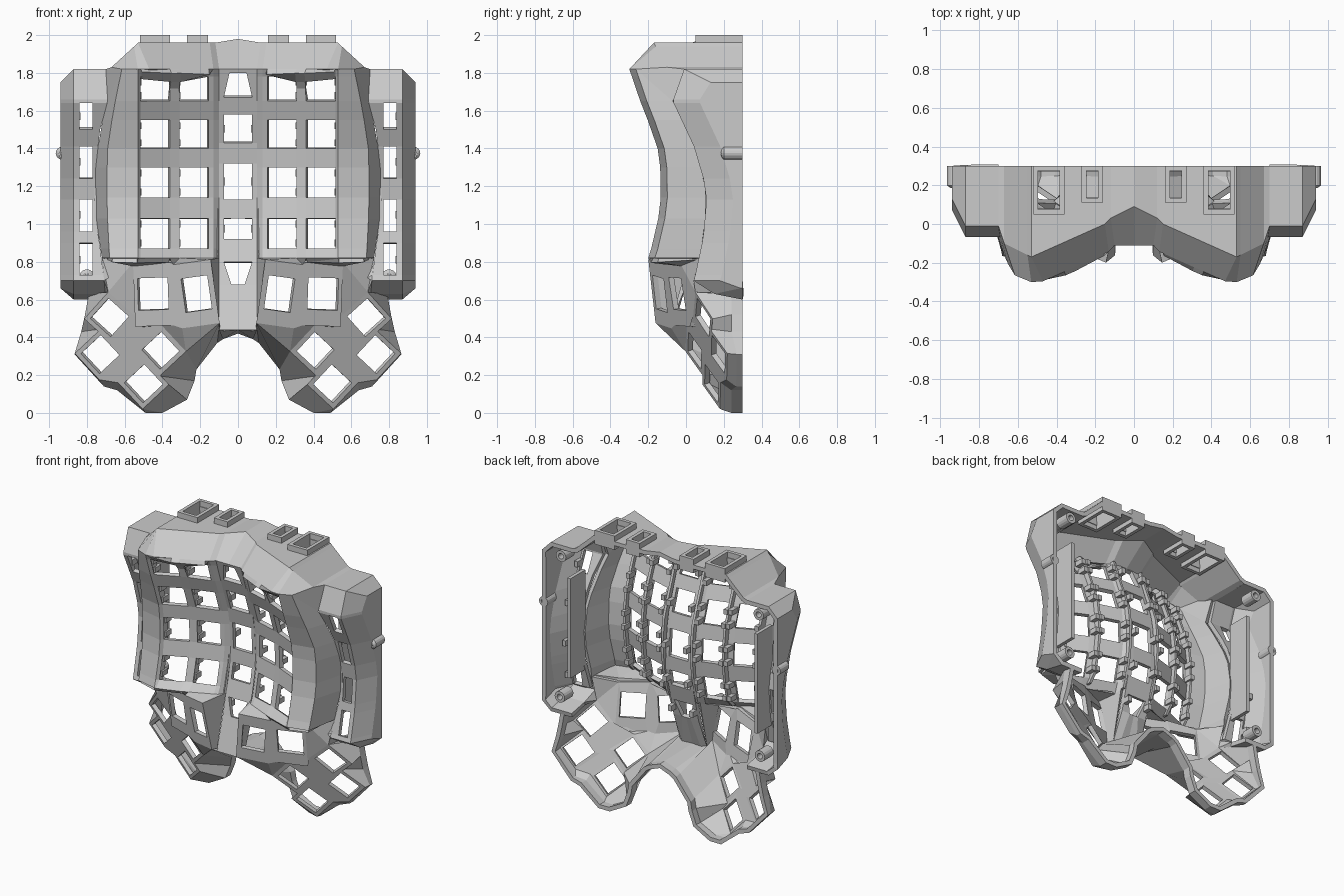
import bpy, bmesh, math
from mathutils import Vector, Matrix

if "Cube" in bpy.data.objects:
    bpy.data.objects.remove(bpy.data.objects["Cube"])

REF = Vector((0.45, 0.35, 0.9))      # point inside the shell, used to orient faces


def interp(table, z):
    """Piecewise linear lookup, table sorted by rising z."""
    if z <= table[0][0]:
        return table[0][1]
    for (a, va), (b, vb) in zip(table, table[1:]):
        if z <= b:
            return va + (vb - va) * (z - a) / (b - a)
    return table[-1][1]


def face(bm, pts, ref=REF):
    out = []
    for p in map(Vector, pts):
        if all((p - q).length > 0.003 for q in out):
            out.append(p)
    if len(out) < 3:
        return
    n = sum(((out[i] - out[0]).cross(out[i + 1] - out[0])
             for i in range(1, len(out) - 1)), Vector())
    if n.length < 1e-5:
        return
    if n.dot(sum(out, Vector()) / len(out) - ref) < 0:
        out.reverse()
    bm.faces.new([bm.verts.new(p) for p in out])


def sheet(bm, grid, skip=lambda i, j: False, ref=REF):
    for i in range(len(grid) - 1):
        for j in range(len(grid[i]) - 1):
            if not skip(i, j):
                face(bm, (grid[i][j], grid[i][j + 1], grid[i + 1][j + 1], grid[i + 1][j]), ref)


def finish(name, bm, thick=0):
    bmesh.ops.remove_doubles(bm, verts=bm.verts, dist=0.003)
    me = bpy.data.meshes.new(name)
    bm.to_mesh(me)
    bm.free()
    ob = bpy.data.objects.new(name, me)
    bpy.context.collection.objects.link(ob)
    m = ob.modifiers.new("mirror", 'MIRROR')
    m.merge_threshold = 0.002
    if thick:
        s = ob.modifiers.new("wall", 'SOLIDIFY')
        s.thickness, s.offset = thick, -1
    return ob


def box(bm, lo, hi):
    lo, hi = Vector(lo), Vector(hi)
    bmesh.ops.create_cube(bm, size=1, matrix=Matrix.Translation((lo + hi) / 2)
                          @ Matrix.Diagonal((*(hi - lo), 1)))


# Depth and edge curves of the key bowl, centre column and outer panel
RIM = [(.82, -.2), (.85, -.19), (.95, -.16), (1.1, -.135), (1.25, -.13), (1.4, -.15), (1.5, -.18),
       (1.6, -.225), (1.82, -.3)]
MID = [(.44, -.1), (.6, -.05), (.8, 0), (1, .05), (1.2, .06), (1.4, .035), (1.6, -.035), (1.82, -.11)]
PAN = [(.7, .04), (.8, .07), (1, .1), (1.15, .11), (1.35, .07), (1.5, 0), (1.65, -.07), (1.82, -.01)]
EDGE_X = [(.82, .68), (1, .69), (1.2, .695), (1.4, .69), (1.6, .66), (1.82, .615)]
SIDE_X = [(.6, .70), (.82, .72), (1, .75), (1.3, .755), (1.5, .73), (1.65, .69)]


def bowl(x, z):
    return (x, interp(RIM, z) + 0.45 * max(0, 0.48 - x), z)


def key(x, z):
    """Key surface, set slightly behind the rim away from the top and bottom ends."""
    d = .03 if .83 < z < 1.81 else 0
    return (x, interp(RIM, z) + 0.45 * (0.5 - x) + d * min(1, max(0, (x - .13) / .2)), z)


def rim_edge(z):
    return (interp(EDGE_X, z), interp(RIM, z) + 0.035, z)


def centre(x, z):
    return (x, interp(MID, z), z)


def side(z):
    return (interp(SIDE_X, z), interp(PAN, z), z)


# Curved key bowl with two key columns, rim band and the side step
bm = bmesh.new()
ZS = [.82, .87, 1.03, 1.14, 1.3, 1.4, 1.55, 1.65, 1.78, 1.82]
XS = [.13, .155, .31, .36, .515]
sheet(bm, [[centre(.1, z)] + [key(x, z) if .83 < z < 1.81 else bowl(x, z) for x in XS]
           + [bowl(.53, z), rim_edge(z)] for z in ZS],
      lambda i, j: i % 2 == 1 and j in (2, 4))
sheet(bm, [[rim_edge(z), side(min(z, 1.65))] for z in ZS])

# Centre key column
CZ = [.44, .68, .8, .92, 1.03, 1.13, 1.32, 1.43, 1.58, 1.67, 1.8, 1.82]
sheet(bm, [[centre(x, z) for x in (0, {.68: .035, 1.8: .045, 1.82: .045}.get(z, .075), .1)]
           for z in CZ], lambda i, j: i % 2 == 1 and j == 0)

# Sloping top shoulder
SHOULDER = [((0, -.11, 1.82), (0, .09, 1.98)), ((.1, -.11, 1.82), (.12, .03, 1.96)),
            (bowl(.13, 1.82), (.15, .0, 1.96)), (bowl(.47, 1.82), (.53, -.17, 1.96)),
            (bowl(.53, 1.82), (.55, -.16, 1.94)),
            (rim_edge(1.82), (.67, -.1, 1.83)), (side(1.65), (.70, -.01, 1.82))]
sheet(bm, SHOULDER)

# Outer key panel with its bevelled border and outer walls
PZ = [(.6, .3), (.63, .15)] + [(z, None) for z in
      (.7, .73, .9, .96, 1.13, 1.24, 1.41, 1.5, 1.64, 1.66, 1.82)] + [(1.82, .3)]
rows = []
for z, yf in PZ:
    y = interp(PAN, z) if yf is None else yf
    zc = min(max(z, .66), 1.75)
    rows.append([(interp(SIDE_X, z), y, z), (.77, y, z), (.84, y, z), (.87, y, z),
                 (.94, min(.3, y + .14), zc), (.94, .3, zc)])
sheet(bm, rows, lambda i, j: j == 1 and i in (3, 5, 7, 9))


# Thumb cluster: six square frames joined by bridging faces
def plate(cx, cz, rot, w, h, hw, hh, upper):
    def pt(u, v):
        a = math.radians(rot)
        x = cx + u * math.cos(a) - v * math.sin(a)
        z = cz + u * math.sin(a) + v * math.cos(a)
        y = (-.14 + .4 * (x - .22) - .17 * (z - .64)) if upper else \
            (.05 + .37 * (x - .43) - .32 * (z - .34))
        return (x, y, z)
    signs = [(-1, -1), (1, -1), (1, 1), (-1, 1)]
    o = [pt(s * w, t * h) for s, t in signs]
    q = [pt(s * hw, t * hh) for s, t in signs]
    for k in range(4):
        n = (k + 1) % 4
        face(bm, (o[k], o[n], q[n], q[k]), Vector((cx, 1, cz)))
    return o


A = plate(.22, .63, -8, .1, .17, .07, .09, True)
B = plate(.45, .63, -2, .1, .17, .08, .085, True)
C = plate(.68, .505, 42, .095, .095, .072, .072, False)
D = plate(.41, .33, 47, .095, .095, .07, .07, False)
E = plate(.73, .31, 47, .095, .095, .072, .072, False)
F = plate(.5, .155, 47, .095, .095, .072, .072, False)
back = Vector((.45, 1.2, .5))
for f in ((F[1], E[0], E[3], F[2]), (D[1], C[0], C[3], D[2]), (F[3], F[2], D[1], D[0]),
          (E[3], E[2], C[1], C[0]), (F[2], E[3], C[0], D[1]), (A[1], B[0], B[3], A[2]),
          (A[0], A[1], D[3]), (A[1], B[0], D[2], D[3]), (B[0], B[1], D[2]),
          (B[1], C[3], D[2]), (B[1], B[2], C[2], C[3])):
    face(bm, f, back)

# Bridges from the thumb cluster to centre column, bowl and outer panel
low = centre(.1, .44)
P82 = side(.82)
for f in ((low, A[0], A[3], centre(.1, .82)), (A[3], centre(.1, .82), bowl(.13, .82)),
          (A[3], A[2], bowl(.31, .82), bowl(.13, .82)),
          (A[2], B[3], bowl(.36, .82), bowl(.31, .82)),
          (B[3], B[2], bowl(.53, .82), bowl(.36, .82)),
          (B[2], bowl(.53, .82), rim_edge(.82)), (B[2], rim_edge(.82), P82),
          (B[2], P82, C[2]), (P82, side(.7), C[2]), (side(.7), (.7, .15, .63), C[2])):
    face(bm, f, Vector((.3, .5, .45)))

# Walls of the thumb cluster and centre arch, running to the back plane
WALL = [((0, -.1, .44), (0, .42)), (low, (.08, .39)), (A[0], (.11, .37)), (D[3], (.22, .23)),
        (D[0], (.23, .17)), (F[3], (.27, .07)), (F[0], (.4, 0)), (F[0], (.49, 0)),
        (F[1], (.64, .12)), (E[0], (.71, .14)), (E[1], (.865, .31)), (E[2], (.83, .43)),
        (C[1], (.81, .52)), (C[2], (.79, .63))]
sheet(bm, [[p, (x, max(.24, min(.28, p[1] + .05)), z), (x, .3, z)] for p, (x, z) in WALL])
shell = finish("keyboard_shell", bm, 0.03)

# Top wall, cut through by the connector ports
bm = bmesh.new()
sheet(bm, [[b, (b[0], .3, b[2])] for a, b in SHOULDER])
top = finish("top_wall", bm, 0.03)

PORTS = [(.36, .52, .05), (.16, .27, .11)]
bm = bmesh.new()
for x0, x1, y0 in PORTS:
    box(bm, (x0 + .025, y0 + .03, 1.8), (x1 - .025, .27, 2.1))
cutter = finish("port_cutter", bm)
cutter.hide_render = True
cutter.display_type = 'WIRE'
cut = top.modifiers.new("ports", 'BOOLEAN')
cut.operation, cut.object, cut.solver = 'DIFFERENCE', cutter, 'EXACT'

# Raised collars round the connector ports
bm = bmesh.new()
for x0, x1, y0 in PORTS:
    t = .025
    box(bm, (x0, y0, 1.9), (x0 + t, .3, 2))
    box(bm, (x1 - t, y0, 1.9), (x1, .3, 2))
    box(bm, (x0 + t, y0, 1.9), (x1 - t, y0 + t, 2))
    box(bm, (x0 + t, .3 - t, 1.9), (x1 - t, .3, 2))
finish("port_collars", bm)

# Switch clips behind every key hole
bm = bmesh.new()
for z0, z1 in zip(ZS[1::2], ZS[2::2]):
    for xc in (.145, .32, .35, .525):
        for z in (z0 + .03, z1 - .03):
            y = key(xc, z)[1]
            box(bm, (xc - .015, y + .02, z - .018), (xc + .015, y + .085, z + .018))
for z0, z1 in zip(CZ[1::2], CZ[2::2]):
    y = centre(0, (z0 + z1) / 2)[1]
    box(bm, (.07, y + .02, (z0 + z1) / 2 - .02), (.1, y + .08, (z0 + z1) / 2 + .02))
for z in (.81, 1.05, 1.33, 1.57):
    y = interp(PAN, z)
    box(bm, (.835, y + .02, z - .02), (.86, y + .08, z + .02))
finish("switch_clips", bm)

# Curved stiffening ribs between the key columns, inside the shell
bm = bmesh.new()
for x in (.125, .335, .54):
    sheet(bm, [[(x, key(x, z)[1] + d, z) for d in (.02, .07)] for z in ZS], ref=Vector((0, 0, 1)))
finish("column_ribs", bm, 0.018)

# Upright board holder beside the outer panel
bm = bmesh.new()
box(bm, (.735, .1, .86), (.76, .27, 1.58))
finish("board_holder", bm)

# Screw posts on the back rim and at the sides
bm = bmesh.new()
for x, z, y0, r in ((.79, 1.74, .2, .04), (.8, .72, .2, .04), (.93, 1.375, .2, .035)):
    ring = [[(x + q * math.cos(k * math.pi / 8), y, z + q * math.sin(k * math.pi / 8))
             for k in range(17)] for y, q in
            ((y0 - .015, .004), (y0 - .012, r * .6), (y0, r), (.3, r), (.3, r * .5), (y0 + .03, r * .5))]
    sheet(bm, ring, ref=Vector((x, .27, z)))
finish("screw_posts", bm)
